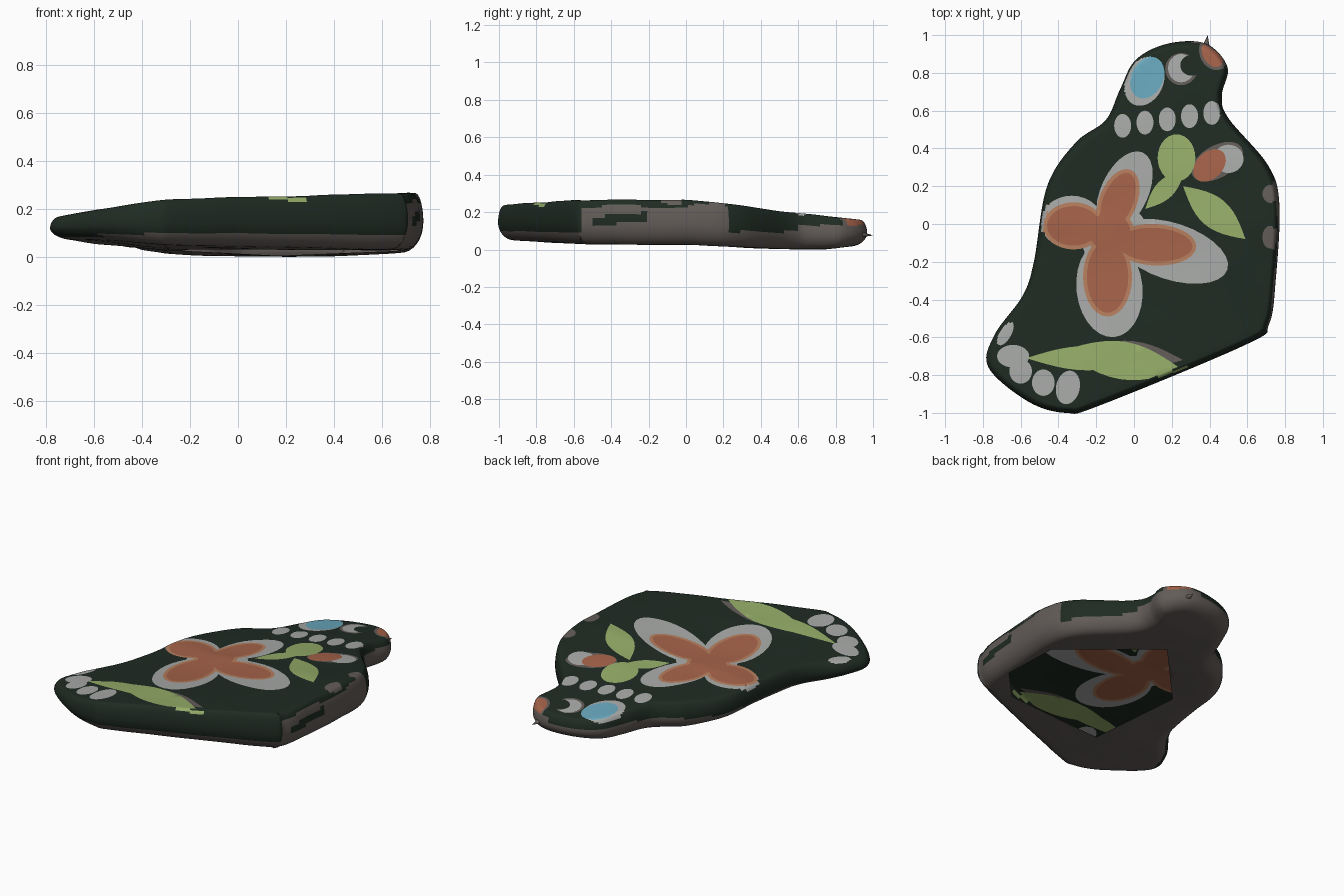
import bpy, bmesh, math
from mathutils import Vector, noise
from mathutils.geometry import delaunay_2d_cdt

if "Cube" in bpy.data.objects:
    bpy.data.objects.remove(bpy.data.objects["Cube"])

COLOURS = {
    "dark_green": (.0135, .024, .0165), "stone_grey": (.125, .108, .099), "white": (.39, .4, .39),
    "orange": (.38, .125, .068), "light_orange": (.47, .21, .11), "leaf_green": (.3, .42, .14),
    "blue": (.14, .39, .51)}
NAMES = list(COLOURS)


# ---- helpers -------------------------------------------------------------
def smooth(pts, n=12):
    """Closed smooth curve through a few points."""
    p, out = [Vector(v) for v in pts], []
    for i in range(len(p)):
        a, b, c, d = (p[(i + k) % len(p)] for k in (-1, 0, 1, 2))
        for t in (k / n for k in range(n)):
            out.append(b + .5 * t * (c - a + t * (2 * a - 5 * b + 4 * c - d + t * (3 * b - a - 3 * c + d))))
    return out


def oval(x, y, rx, ry, tilt=0):
    turn = math.radians(tilt)
    out = []
    for k in range(28):
        a = k * math.tau / 28
        u, v = rx * math.cos(a), ry * math.sin(a)
        out.append(Vector((x + u * math.cos(turn) - v * math.sin(turn),
                           y + u * math.sin(turn) + v * math.cos(turn))))
    return out


def leaf(x0, y0, x1, y1, w):
    """Pointed leaf from base to tip with half width w."""
    a, b = Vector((x0, y0)), Vector((x1, y1))
    side = Vector((y0 - y1, x1 - x0)).normalized() * w
    ts = [k / 12 for k in range(12)]
    return ([a.lerp(b, t) - side * math.sin(math.pi * t) for t in ts]
            + [b.lerp(a, t) + side * math.sin(math.pi * t) for t in ts])


def inset(poly, d):
    """Move a counter-clockwise outline inward by d."""
    out = []
    for i, p in enumerate(poly):
        t = (poly[(i + 1) % len(poly)] - poly[i - 1]).normalized()
        out.append(p + Vector((-t.y, t.x)) * d)
    return out


def inside(p, poly):
    hit = False
    for a, b in zip(poly, poly[1:] + poly[:1]):
        if (a.y > p.y) != (b.y > p.y) and p.x < (b.x - a.x) * (p.y - a.y) / (b.y - a.y) + a.x:
            hit = not hit
    return hit


# ---- stone shape ---------------------------------------------------------
BODY = smooth([(-.36, -1), (-.18, -.96), (.6, -.635), (.715, -.53), (.75, -.3), (.77, .1), (.71, .31),
               (.5, .56), (.465, .68), (.495, .83), (.38, .955), (.18, .955), (.01, .87), (-.075, .71),
               (-.15, .55), (-.31, .43), (-.46, .2), (-.53, -.2), (-.59, -.38), (-.74, -.59),
               (-.77, -.76), (-.56, -.94)])
HOLE = [Vector(v) for v in ((.66, .04), (.17, .5), (-.25, .05), (-.2, -.58), (.48, -.53), (.67, -.33))]


def top(x, y):
    z = .256 + .025 * x - .16 * max(0, -.1 - x) ** 2 - .11 * max(0, y)
    z -= .042 * math.exp(-((x + .1) ** 2 + (y + .1) ** 2) / .25)       # shallow dish
    return z + .005 * noise.noise(Vector((x * 5, y * 5, 1)))


def bottom(x, y):
    z = .032 + .09 * max(0, -.3 - x) + .05 * max(0, -.5 - y) - .05 * min(max(y, 0), .5) + .1 * max(0, y - .75)
    return z + .004 * noise.noise(Vector((x * 5, y * 5, 7)))


# ---- painted shapes: later entries lie over earlier ones -----------------
PAINT = []


def paint(name, *shapes):
    PAINT.extend((s, name) for s in shapes)


# bare patches: right edge, beside the leaf, around bud, crescent and tip
paint("stone_grey", oval(.73, .16, .05, .05), oval(.72, -.07, .04, .06), leaf(-.28, -.66, .26, -.72, .07),
      oval(.44, .33, .15, .085, 30), oval(.42, .9, .09, .07, -60), oval(.25, .82, .085, .085))
# big four-petal flower
paint("white", oval(-.05, .17, .23, .125, 65), oval(-.33, .01, .165, .14), oval(-.13, -.34, .26, .175, 96),
      oval(.2, -.145, .31, .15, -18), oval(-.1, -.07, .18, .18))
PETALS = [oval(-.085, .12, .18, .1, 68), oval(-.32, -.01, .16, .125), oval(-.14, -.28, .21, .13, 90),
          oval(.11, -.11, .22, .11, -3), oval(-.13, -.04, .13, .12)]
paint("light_orange", *PETALS)
paint("orange", *[inset(p, .02) for p in PETALS])
# sprig with bud
paint("leaf_green", oval(.225, .35, .1, .125), leaf(.27, .29, .06, .08, .05), leaf(.26, .2, .59, -.08, .08))
paint("white", oval(.5, .345, .08, .075))
paint("orange", oval(.4, .31, .1, .07, 45))
# long leaf
paint("leaf_green", leaf(-.38, -.67, .26, -.775, .1), leaf(-.57, -.71, .08, -.71, .065))
# head: eye, crescent and tip
paint("white", oval(.055, .755, .1, .135, -25), oval(.25, .825, .07, .075))
paint("blue", oval(.07, .775, .085, .115, -25))
paint("dark_green", oval(.305, .84, .06, .055))
paint("orange", oval(.415, .9, .075, .05, -60))
# white dots along the neck and at the lower left
paint("white", *[oval(-.06 + .118 * i, .52 + .017 * i, .045, .063) for i in range(5)])
paint("white", oval(-.68, -.58, .03, .07, -30), oval(-.64, -.7, .085, .06), oval(-.6, -.78, .06, .065),
      oval(-.48, -.84, .06, .07), oval(-.35, -.865, .063, .09, -12))


def paint_at(p):
    for shape, name in reversed(PAINT):
        if (p - shape[0]).length < .9 and inside(p, shape):
            return name
    return "dark_green"


def rim_colour(c):
    """Bare stone low on the rim, reaching higher on the right side."""
    limit = .1 if c.y < .6 or c.x < .3 else .135
    if c.x > .68 and -.56 < c.y < .23:
        limit = .235 + .015 * math.sin(c.y * 14)
        if -.5 < c.y < -.2 and abs(c.z - .168 - .1 * (c.y + .35)) < .024:
            return "dark_green"
    elif c.x < -.3 and c.y > -.9:
        limit = .085
    if c.z < limit:
        return "stone_grey"
    tip_area = c.x > .35 and c.y > .8
    return paint_at(c.xy) if tip_area or c.z > top(c.x, c.y) - .03 else "dark_green"


# ---- build ---------------------------------------------------------------
bm = bmesh.new()


def sheet(outline, cuts, height, colour, keep, flip=False):
    """Triangulated sheet inside outline, with the cut curves as edges."""
    pts, edges = [], []
    for loop in [outline] + cuts:
        s = len(pts)
        pts += loop
        edges += [(s + i, s + (i + 1) % len(loop)) for i in range(len(loop))]
    pts += [Vector((-.8 + .04 * (i + .5 * (j % 2)), -1 + .04 * j)) for i in range(41) for j in range(51)]
    vs, _, fs, *_ = delaunay_2d_cdt(pts, edges, [], 0, 1e-4)
    made = [bm.verts.new((v.x, v.y, height(v.x, v.y))) for v in vs]
    for f in fs:
        c = sum((vs[i] for i in f), Vector((0, 0))) / len(f)
        if inside(c, outline) and keep(c):
            face = bm.faces.new([made[i] for i in (reversed(f) if flip else f)])
            face.material_index = NAMES.index(colour(c))


# rim section: quick rounding at the top, softer below (inset, height fraction)
PROFILE = [((.035 if a > 0 else .08) * (1 - math.cos(a)), .5 + .5 * math.sin(a))
           for a in (math.pi * (.5 - k / 18) for k in range(19))]

# painted top
sheet(inset(BODY, PROFILE[0][0]), [s for s, _ in PAINT], top, paint_at, lambda c: True)
# underside with its opening
sheet(inset(BODY, PROFILE[-1][0]), [HOLE], bottom, lambda c: "stone_grey", lambda c: not inside(c, HOLE), True)
# rounded rim
rings = []
for d, f in PROFILE:
    rings.append([bm.verts.new((p.x, p.y, bottom(p.x, p.y) + f * (top(p.x, p.y) - bottom(p.x, p.y))))
                  for p in inset(BODY, d)])
for a, b in zip(rings, rings[1:]):
    for i in range(len(a)):
        j = (i + 1) % len(a)
        face = bm.faces.new((a[i], b[i], b[j], a[j]))
        face.material_index = NAMES.index(rim_colour(face.calc_center_median()))
# small spike at the back end
base = [bm.verts.new((p.x, .94, p.y)) for p in oval(.38, .085, .02, .014)]
tip = bm.verts.new((.39, 1, .08))
for a, b in zip(base, base[1:] + base[:1]):
    bm.faces.new((a, tip, b)).material_index = NAMES.index("stone_grey")

bmesh.ops.delete(bm, geom=[v for v in bm.verts if not v.link_faces], context='VERTS')
bmesh.ops.remove_doubles(bm, verts=bm.verts, dist=.0005)
low = min(v.co.z for v in bm.verts)
for v in bm.verts:
    v.co.z -= low
for f in bm.faces:
    f.smooth = True

mesh = bpy.data.meshes.new("painted_stone")
bm.to_mesh(mesh)
bm.free()
for name, rgb in COLOURS.items():
    mat = bpy.data.materials.new(name)
    mat.diffuse_color = (*rgb, 1)
    mat.use_nodes = True
    mat.node_tree.nodes["Principled BSDF"].inputs["Base Color"].default_value = mat.diffuse_color
    mesh.materials.append(mat)
bpy.context.collection.objects.link(bpy.data.objects.new("painted_stone", mesh))
